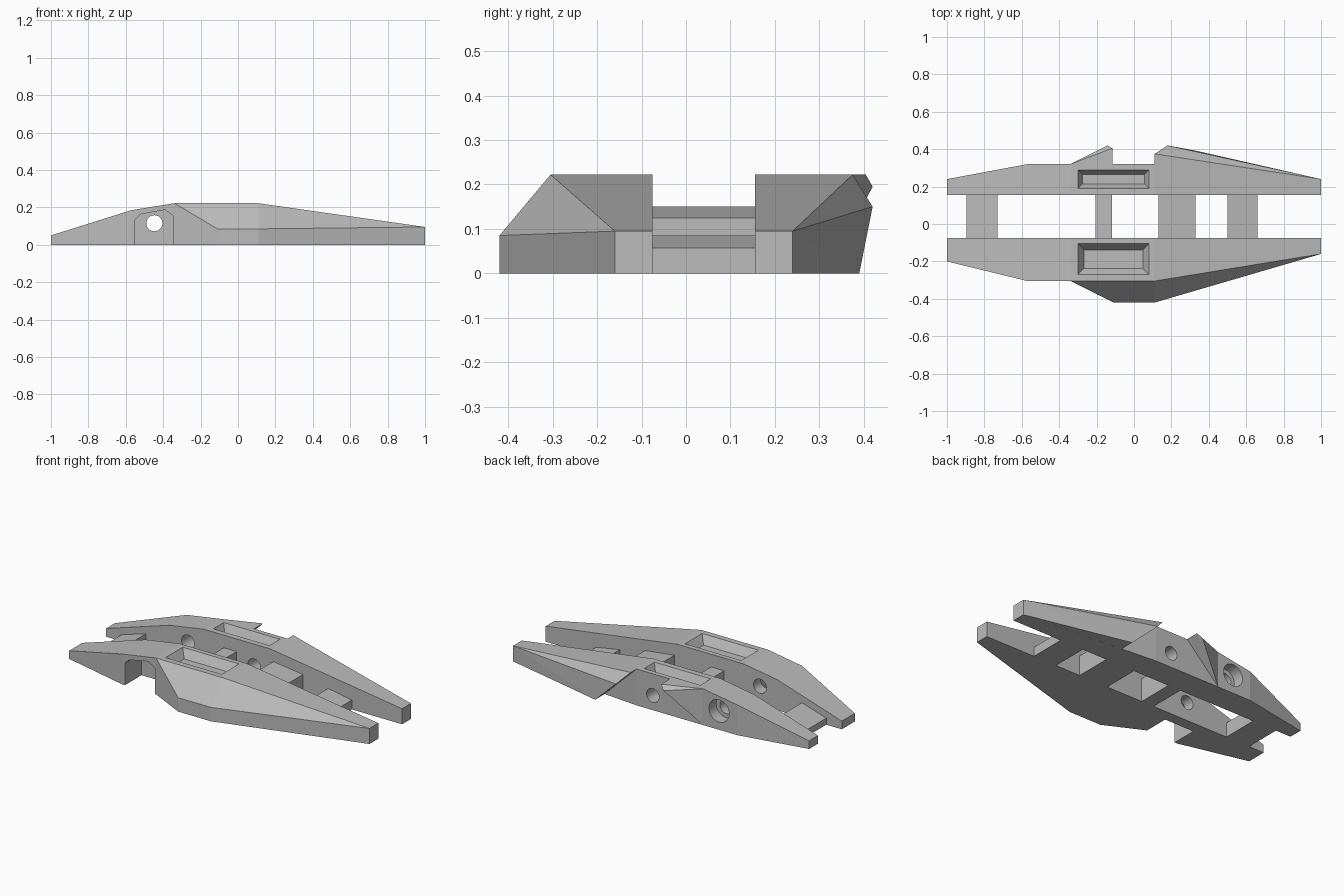
import bpy, bmesh, math
from mathutils import Matrix, Vector

cube = bpy.data.objects.get("Cube")
if cube:
    bpy.data.objects.remove(cube, do_unlink=True)

grey = bpy.data.materials.new("plain_grey")
grey.use_nodes = True
grey.diffuse_color = (0.5, 0.5, 0.5, 1)
grey.node_tree.nodes["Principled BSDF"].inputs["Base Color"].default_value = (0.5, 0.5, 0.5, 1)


def add_object(name, bm):
    bmesh.ops.recalc_face_normals(bm, faces=bm.faces[:])
    mesh = bpy.data.meshes.new(name)
    bm.to_mesh(mesh)
    bm.free()
    mesh.materials.append(grey)
    obj = bpy.data.objects.new(name, mesh)
    bpy.context.collection.objects.link(obj)
    return obj


def hull(name, points):
    """Convex solid through the given corner points."""
    bm = bmesh.new()
    verts = [bm.verts.new(p) for p in points]
    res = bmesh.ops.convex_hull(bm, input=verts)
    spare = {g for g in res["geom_interior"] + res["geom_unused"]
             if isinstance(g, bmesh.types.BMVert) and g.is_valid}
    bmesh.ops.delete(bm, geom=list(spare), context="VERTS")
    bmesh.ops.dissolve_limit(bm, angle_limit=0.01, verts=bm.verts[:], edges=bm.edges[:])
    return add_object(name, bm)


def prism(name, profile, y0, y1):
    """Side profile in x and z, extruded along y."""
    return hull(name, [(x, y, z) for x, z in profile for y in (y0, y1)])


def rod(name, x, z, radius, y0, y1):
    bm = bmesh.new()
    place = Matrix.Translation((x, (y0 + y1) / 2, z)) @ Matrix.Rotation(math.pi / 2, 4, "X")
    bmesh.ops.create_cone(bm, cap_ends=True, segments=32, radius1=radius,
                          radius2=radius, depth=y1 - y0, matrix=place)
    return add_object(name, bm)


def pocket(y0, y1, taper):
    """Tapered tray cutter that starts a little above the rail top."""
    x0, x1, top, depth, over = -0.30, 0.08, 0.222, 0.05, 0.02
    pts = []
    for z, t in ((top + over, -taper * over / depth), (top - depth, taper)):
        pts += [(x, y, z) for x in (x0 + t, x1 - t) for y in (y0 + t, y1 - t)]
    return hull("pocket_cutter", pts)


def cut(target, cutter):
    mod = target.modifiers.new("cut", "BOOLEAN")
    mod.operation = "DIFFERENCE"
    mod.solver = "EXACT"
    mod.object = cutter
    cutter.hide_render = True
    bpy.context.view_layer.objects.active = target
    bpy.ops.object.modifier_apply(modifier=mod.name)
    bpy.data.objects.remove(cutter, do_unlink=True)


# Rails: shared side profile, each with its own outer line
PROFILE = [(-1, 0.05), (-0.57, 0.185), (-0.34, 0.222), (0.11, 0.222), (1, 0.095)]


def rail(name, inner, outers):
    pts = []
    for (x, z), outer in zip(PROFILE, outers):
        pts += [(x, y, h) for y in (inner, outer) for h in (0, z)]
    return hull(name, pts)


front_rail = rail("front_rail", -0.075, (-0.20, -0.305, -0.305, -0.305, -0.16))
rear_rail = rail("rear_rail", 0.155, (0.24, 0.32, 0.32, 0.32, 0.24))

# Trays in the rail tops
cut(front_rail, pocket(-0.27, -0.105, 0.033))
cut(rear_rail, pocket(0.19, 0.29, 0.025))

# Arched recess and round holes
arch = [(-0.55, -0.1), (-0.55, 0.135), (-0.52, 0.163), (-0.39, 0.187),
        (-0.347, 0.155), (-0.347, -0.1)]
cut(front_rail, prism("arch_cutter", arch, -0.5, -0.145))
cut(front_rail, rod("hole_cutter", -0.447, 0.115, 0.043, -0.4, 0))
cut(rear_rail, rod("hole_cutter", -0.447, 0.115, 0.043, 0.1, 0.5))
cut(rear_rail, rod("counterbore_cutter", -0.447, 0.115, 0.068, 0.25, 0.5))
cut(rear_rail, rod("hole_cutter", 0.0, 0.09, 0.042, 0.1, 0.5))

# Front side bulge
hull("front_bulge", [
    (-0.34, -0.305, 0), (-0.34, -0.305, 0.222), (0.11, -0.305, 0.222), (0.11, -0.305, 0),
    (-0.11, -0.42, 0), (-0.11, -0.42, 0.085), (0.11, -0.42, 0), (0.11, -0.42, 0.085),
    (1, -0.16, 0), (1, -0.16, 0.095)])

# Rear bulges on both sides of the slanted channel
hull("rear_long_bulge", [
    (0.11, 0.32, 0.222), (0.11, 0.375, 0.222), (0.18, 0.42, 0.15),
    (0.34, 0.39, 0), (0.34, 0.30, 0), (1, 0.24, 0), (1, 0.24, 0.095)])
hull("rear_short_bulge", [
    (-0.34, 0.32, 0), (-0.34, 0.32, 0.222), (-0.115, 0.32, 0.222),
    (-0.115, 0.405, 0.222), (-0.142, 0.42, 0.195)])

# Crossbars between the rails: x start, x end, height at each
BARS = [(-0.895, -0.73, 0.04, 0.09), (-0.205, -0.118, 0.145, 0.145),
        (0.13, 0.33, 0.15, 0.125), (0.50, 0.66, 0.085, 0.057)]
for i, (x0, x1, h0, h1) in enumerate(BARS, 1):
    prism(f"crossbar_{i}", [(x0, 0), (x0, h0), (x1, h1), (x1, 0)], -0.075, 0.155)
